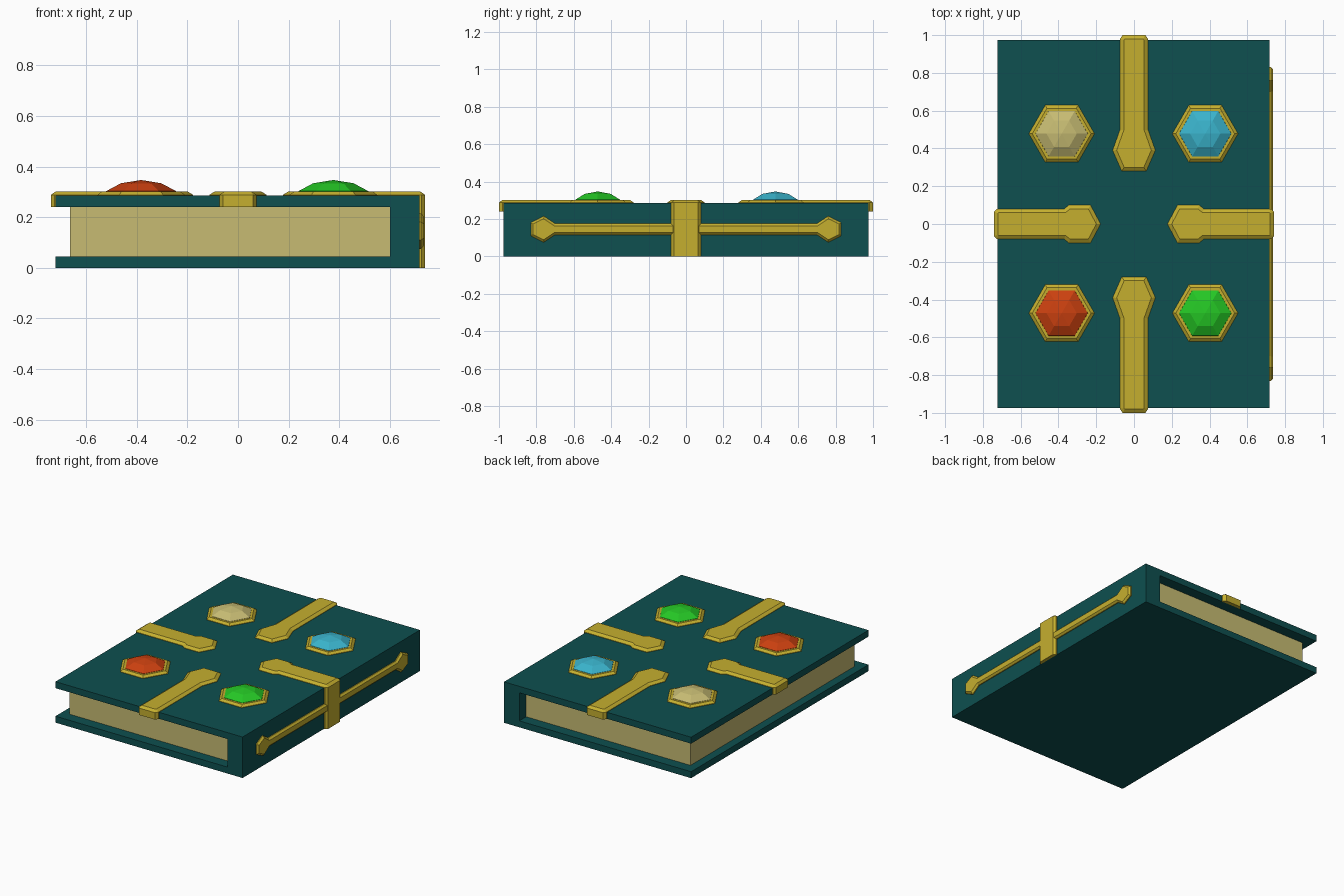
import bpy, bmesh, math
from mathutils import Matrix

if "Cube" in bpy.data.objects:
    bpy.data.objects.remove(bpy.data.objects["Cube"])


def material(name, rgb):
    m = bpy.data.materials.new(name)
    m.diffuse_color = (*rgb, 1)
    m.use_nodes = True
    m.node_tree.nodes["Principled BSDF"].inputs["Base Color"].default_value = m.diffuse_color
    return m


TEAL = material("teal_leather", (0.0044, 0.08, 0.08))
GOLD = material("gold", (0.56, 0.43, 0.028))
PAPER = material("cream", (0.57, 0.50, 0.17))
RED = material("red_gem", (0.60, 0.052, 0.005))
GREEN = material("green_gem", (0.018, 0.57, 0.018))
BLUE = material("blue_gem", (0.042, 0.45, 0.60))


def finish(bm, name, mat, matrix=Matrix()):
    bmesh.ops.recalc_face_normals(bm, faces=bm.faces)
    bm.transform(matrix)
    me = bpy.data.meshes.new(name)
    bm.to_mesh(me)
    bm.free()
    me.materials.append(mat)
    bpy.context.collection.objects.link(bpy.data.objects.new(name, me))


def prism(name, mat, outline, z0, z1, matrix=Matrix(), inset=0, rise=0):
    """Extrude an outline from z0 to z1, then optionally raise a chamfered top."""
    bm = bmesh.new()
    bm.faces.new([bm.verts.new((x, y, z0)) for x, y in outline])
    ext = bmesh.ops.extrude_face_region(bm, geom=bm.faces[:])["geom"]
    bmesh.ops.translate(bm, vec=(0, 0, z1 - z0),
                        verts=[v for v in ext if isinstance(v, bmesh.types.BMVert)])
    bmesh.ops.recalc_face_normals(bm, faces=bm.faces)
    if inset:
        top = [f for f in bm.faces if f.calc_center_median().z > z1 - 1e-5]
        bmesh.ops.inset_region(bm, faces=top, thickness=inset, depth=rise,
                               use_even_offset=True, use_boundary=True)
    finish(bm, name, mat, matrix)


def mirrored(half):
    """Close a half outline (distance, half width) across its long axis."""
    return half + [(t, -w) for t, w in reversed(half) if w > 0]


def turn(deg):
    return Matrix.Rotation(math.radians(deg), 4, 'Z')


# Cover: C-shaped profile in x/z, extruded along y
profile = [(-.722, 0), (.718, 0), (.718, .285), (-.722, .285),
           (-.722, .24), (.60, .24), (.60, .045), (-.722, .045)]
prism("cover", TEAL, profile, -.975, .975, Matrix.Rotation(math.pi / 2, 4, 'X'))

# Page block
prism("pages", PAPER, [(-.665, -.9), (.605, -.9), (.605, .9), (-.665, .9)], .04, .245)

# Straps on the front cover, each wrapping over the cover edge
long_half = [(.28, .065), (.39, .113), (.50, .074), (.98, .074), (1.0, .06)]
short_half = [(.177, 0), (.23, .10), (.345, .10), (.37, .08), (.725, .08), (.74, .065)]
for name, half, edge, deg, low in (("top", long_half, .97, 90, .24),
                                   ("bottom", long_half, .97, -90, .24),
                                   ("opening", short_half, .715, 180, .24),
                                   ("spine", short_half, .71, 0, 0)):
    prism(name + "_strap", GOLD, mirrored(half), .28, .288, turn(deg), .02, .014)
    lip = [(edge, half[-2][1])] + half[-2:]
    prism(name + "_strap_lip", GOLD, mirrored(lip), low, .283, turn(deg))

# Rod along the spine with a pointed head at each end
end = [(.70, .03), (.76, .07), (.83, .035)]
outline = end + [(y, -w) for y, w in reversed(end)]
outline += [(-y, -w) for y, w in end] + [(-y, w) for y, w in reversed(end)]
to_spine = Matrix(((0, 0, 1, .71), (1, 0, 0, 0), (0, 1, 0, .145), (0, 0, 0, 1)))
prism("spine_rod", GOLD, outline, 0, .014, to_spine, .012, .012)


def hexagon(r):
    return [(r * math.cos(i * math.pi / 3), r * math.sin(i * math.pi / 3)) for i in range(6)]


def gem(name, mat, place):
    """Faceted dome made of shrinking hexagon rings and a peak."""
    bm = bmesh.new()
    rings = [[bm.verts.new((x, y, z)) for x, y in hexagon(r)]
             for r, z in ((.142, .29), (.138, .303), (.08, .334))]
    peak = bm.verts.new((0, 0, .347))
    bm.faces.new(rings[0])
    for i in range(6):
        j = (i + 1) % 6
        for a, b in zip(rings, rings[1:]):
            bm.faces.new((a[i], a[j], b[j], b[i]))
        bm.faces.new((rings[-1][i], rings[-1][j], peak))
    finish(bm, name, mat, place)


# Four gems in hexagonal settings
for name, mat, sx, sy in (("cream", PAPER, -1, 1), ("blue", BLUE, 1, 1),
                          ("red", RED, -1, -1), ("green", GREEN, 1, -1)):
    place = Matrix.Translation((sx * .38 - .003, sy * .475 + .003, 0))
    prism(name + "_setting", GOLD, hexagon(.174), .28, .288, place, .016, .013)
    gem(name + "_gem", mat, place)
